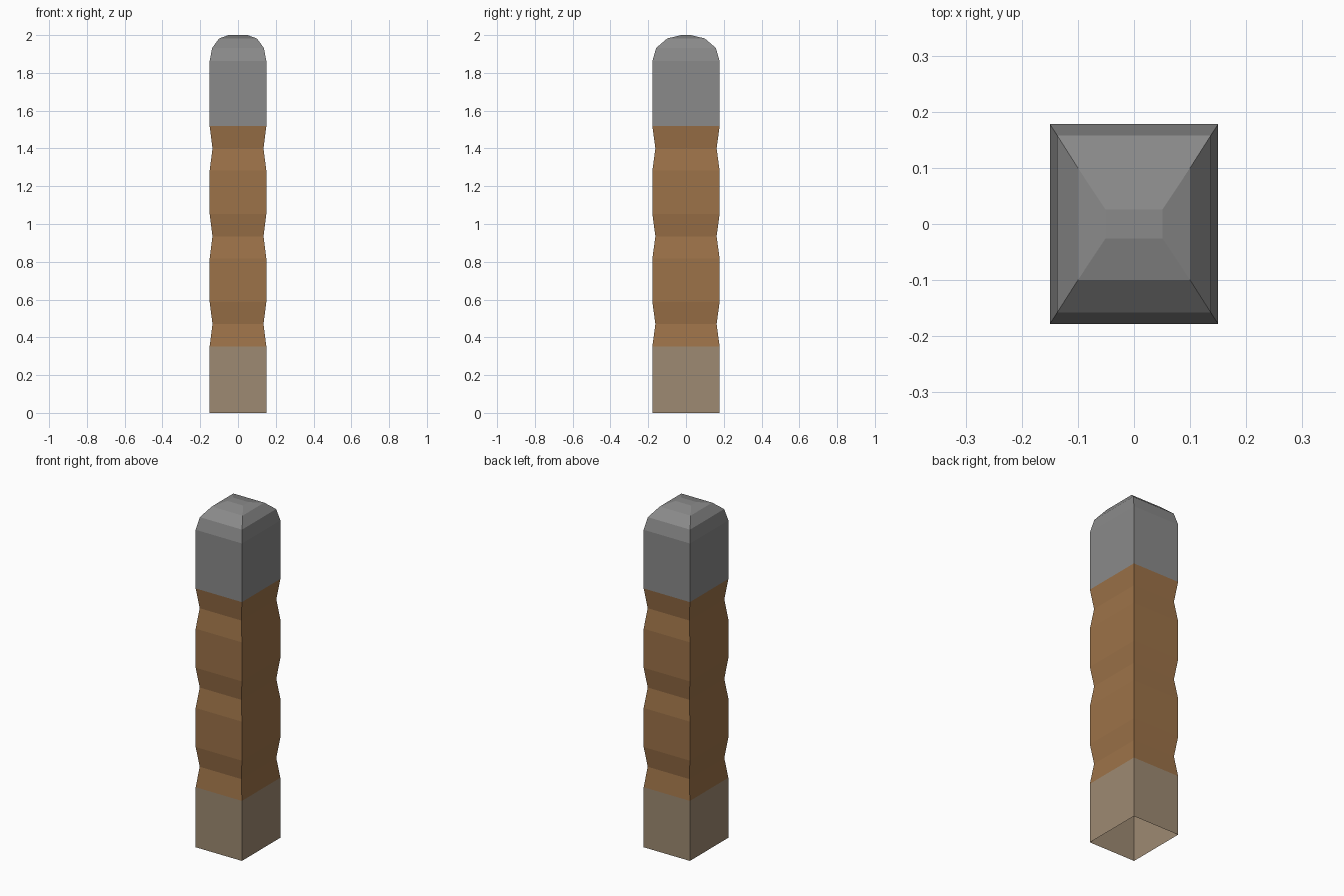
import bpy
import bmesh

if "Cube" in bpy.data.objects:
    bpy.data.objects.remove(bpy.data.objects["Cube"])


def srgb(r, g, b):
    """8-bit display colour to linear RGBA."""
    f = lambda c: c / 12.92 if c <= 0.04045 else ((c + 0.055) / 1.055) ** 2.4
    return (*[f(c / 255) for c in (r, g, b)], 1.0)


def material(name, rgb):
    m = bpy.data.materials.new(name)
    m.diffuse_color = srgb(*rgb)
    m.use_nodes = True
    m.node_tree.nodes["Principled BSDF"].inputs["Base Color"].default_value = m.diffuse_color
    return m


def loft(name, sections, mat, cap_top=False):
    """Rectangular tube through (half_x, half_y, z) sections."""
    bm = bmesh.new()
    rings = [[bm.verts.new((sx * hx, sy * hy, z))
              for sx, sy in ((-1, -1), (1, -1), (1, 1), (-1, 1))]
             for hx, hy, z in sections]
    for lo, hi in zip(rings, rings[1:]):
        for i in range(4):
            j = (i + 1) % 4
            bm.faces.new((lo[i], lo[j], hi[j], hi[i]))
    if cap_top:
        bm.faces.new(rings[-1])
    mesh = bpy.data.meshes.new(name)
    bm.to_mesh(mesh)
    bm.free()
    mesh.materials.append(mat)
    obj = bpy.data.objects.new(name, mesh)
    bpy.context.collection.objects.link(obj)
    return obj


stone = material("taupe", (158, 138, 114))
wood = material("wood brown", (156, 114, 72))
metal = material("grey", (138, 138, 138))

HX, HY = 0.15, 0.178
NX, NY = 0.135, 0.162

# Base: plain sleeve, open underneath
loft("base_sleeve", [(HX, HY, 0.0), (HX, HY, 0.352)], stone)

# Shaft: three pinched grooves with straight stretches between
shaft = []
for z in (0.47, 0.935, 1.40):
    shaft += [(HX, HY, z - 0.118), (NX, NY, z), (HX, HY, z + 0.118)]
loft("grooved_shaft", shaft, wood)

# Cap: straight sides with a stepped rounded top
loft("rounded_cap", [(HX, HY, 1.518), (HX, HY, 1.862), (0.137, 0.158, 1.932),
                     (0.10, 0.10, 1.982), (0.051, 0.026, 2.0)], metal, cap_top=True)
